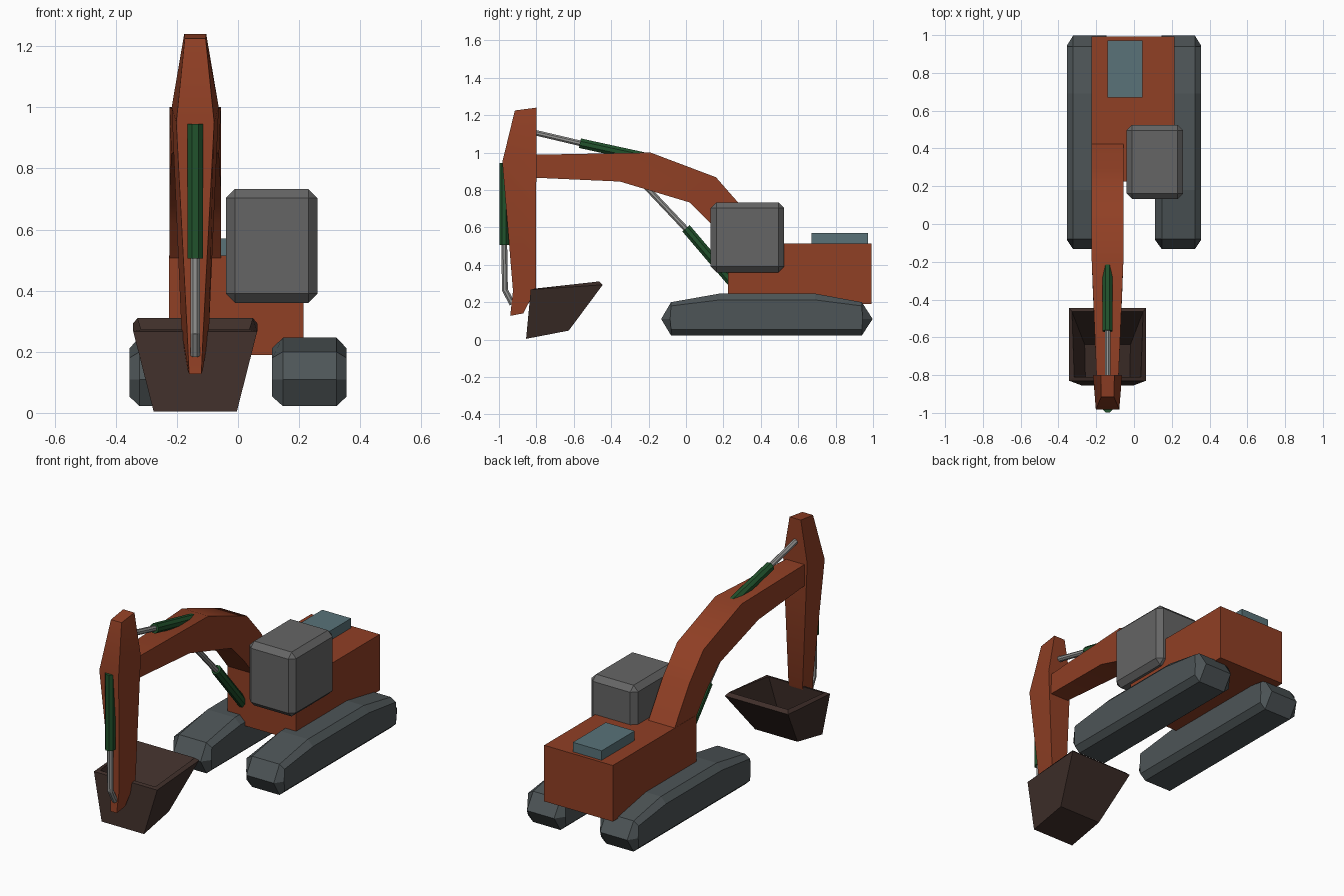
import bpy, bmesh, math
from mathutils import Vector

if "Cube" in bpy.data.objects:
    bpy.data.objects.remove(bpy.data.objects["Cube"])

ARM_X = -0.14  # centre line of boom, stick and bucket


def material(name, rgb):
    m = bpy.data.materials.new(name)
    m.diffuse_color = (*rgb, 1)
    m.use_nodes = True
    m.node_tree.nodes["Principled BSDF"].inputs["Base Color"].default_value = m.diffuse_color
    return m


PAINT = material("orange_paint", (0.28, 0.05, 0.018))
GREEN = material("green_paint", (0.015, 0.085, 0.025))
STEEL = material("steel", (0.30, 0.30, 0.29))
GREY = material("cab_grey", (0.13, 0.13, 0.13))
TRACK = material("track_grey", (0.075, 0.09, 0.095))
DARK = material("bucket_brown", (0.05, 0.028, 0.023))
BLUE = material("vent_blue", (0.10, 0.17, 0.19))


def loft(name, rings, mat, open_end=False):
    """Join rings of 3D points with quads and cap the ends."""
    bm = bmesh.new()
    vs = [[bm.verts.new(p) for p in ring] for ring in rings]
    n = len(vs[0])
    for a, b in zip(vs, vs[1:]):
        for i in range(n):
            j = (i + 1) % n
            bm.faces.new((a[i], a[j], b[j], b[i]))
    bm.faces.new(vs[0])
    if not open_end:
        bm.faces.new(vs[-1])
    bmesh.ops.recalc_face_normals(bm, faces=bm.faces)
    me = bpy.data.meshes.new(name)
    bm.to_mesh(me)
    bm.free()
    ob = bpy.data.objects.new(name, me)
    bpy.context.collection.objects.link(ob)
    me.materials.append(mat)
    return ob


def arm(name, sections, mat):
    """Loft of four-sided sections: (y, z, half width) front/top and back/bottom."""
    rings = [[(ARM_X - w1, y1, z1), (ARM_X + w1, y1, z1),
              (ARM_X + w2, y2, z2), (ARM_X - w2, y2, z2)]
             for (y1, z1, w1), (y2, z2, w2) in sections]
    return loft(name, rings, mat)


def box(name, lo, hi, mat, bevel=0):
    (x0, y0, z0), (x1, y1, z1) = lo, hi
    rings = [[(x0, y0, z), (x1, y0, z), (x1, y1, z), (x0, y1, z)] for z in (z0, z1)]
    ob = loft(name, rings, mat)
    if bevel:
        m = ob.modifiers.new("chamfer", 'BEVEL')
        m.width, m.segments = bevel, 1
    return ob


def rod(name, a, b, r, mat):
    """Eight-sided rod between two (y, z) points on the arm centre line."""
    a, b = Vector((ARM_X, *a)), Vector((ARM_X, *b))
    d = (b - a).normalized()
    side = Vector((1, 0, 0))
    up = d.cross(side)
    angles = [math.pi * (i + 0.5) / 4 for i in range(8)]
    return loft(name, [[p + r * (side * math.cos(t) + up * math.sin(t)) for t in angles]
                       for p in (a, b)], mat)


# Tracks: full profile in the middle, inset profile on both side faces
outer = [(-0.08, 0.20), (0.18, 0.246), (0.69, 0.246), (0.94, 0.20),
         (0.998, 0.11), (0.94, 0.022), (-0.08, 0.022), (-0.133, 0.11)]
inner = [(-0.08, 0.18), (0.18, 0.212), (0.69, 0.212), (0.94, 0.18),
         (0.945, 0.11), (0.94, 0.053), (-0.08, 0.053), (-0.085, 0.11)]
for label, s in (("left", -1), ("right", 1)):
    loft(label + "_track",
         [[(s * x, y, z) for y, z in prof] for x, prof in
          ((0.112, inner), (0.147, outer), (0.322, outer), (0.355, inner))], TRACK)

# House, cab and roof vent
box("house", (-0.225, 0.225, 0.19), (0.215, 0.992, 0.515), PAINT)
box("cab", (-0.04, 0.132, 0.36), (0.26, 0.525, 0.733), GREY, 0.03)
box("roof_vent", (-0.14, 0.67, 0.50), (0.045, 0.972, 0.57), BLUE)

# Boom: top and bottom points of each section
boom = arm("boom", [((0.43, 0.505, 0.084), (0.23, 0.50, 0.084)),
                    ((0.29, 0.72, 0.084), (0.133, 0.62, 0.084)),
                    ((0.16, 0.868, 0.084), (0.02, 0.733, 0.084)),
                    ((-0.19, 1.0, 0.084), (-0.353, 0.845, 0.078)),
                    ((-0.82, 0.988, 0.058), (-0.82, 0.866, 0.058))], PAINT)

# Stick: front and back points of each section
stick = arm("stick", [((-0.915, 1.225, 0.034), (-0.80, 1.24, 0.036)),
                      ((-0.982, 0.95, 0.062), (-0.80, 1.0, 0.077)),
                      ((-0.925, 0.26, 0.026), (-0.803, 0.27, 0.045)),
                      ((-0.94, 0.127, 0.02), (-0.87, 0.14, 0.025))], PAINT)

# Bucket: open tub with wall thickness
bucket = arm("bucket", [((-0.855, 0.004, 0.136), (-0.627, 0.048, 0.136)),
                        ((-0.83, 0.267, 0.203), (-0.445, 0.293, 0.203))], DARK)
bm = bmesh.new()
bm.from_mesh(bucket.data)
top = max(bm.faces, key=lambda f: f.calc_center_median().z)
bmesh.ops.delete(bm, geom=[top], context='FACES_ONLY')
bm.to_mesh(bucket.data)
bm.free()
wall = bucket.modifiers.new("wall", 'SOLIDIFY')
wall.thickness, wall.offset, wall.use_even_offset = 0.022, -1, True

# Hydraulic cylinders and rods
rod("stick_cylinder", (-0.20, 0.97), (-0.567, 1.05), 0.028, GREEN)
rod("stick_rod", (-0.55, 1.046), (-0.83, 1.112), 0.016, STEEL)
rod("boom_cylinder", (0.26, 0.29), (0.0, 0.595), 0.028, GREEN)
rod("boom_rod", (0.02, 0.57), (-0.24, 0.845), 0.016, STEEL)
rod("bucket_cylinder", (-0.972, 0.945), (-0.972, 0.505), 0.028, GREEN)
rod("bucket_rod", (-0.972, 0.52), (-0.968, 0.26), 0.017, STEEL)
rod("bucket_link", (-0.968, 0.265), (-0.928, 0.19), 0.017, STEEL)

# Soft shading across the gentle bends of the arm
for ob in (boom, stick):
    bpy.ops.object.select_all(action='DESELECT')
    ob.select_set(True)
    bpy.context.view_layer.objects.active = ob
    bpy.ops.object.shade_smooth_by_angle(angle=math.radians(40))
